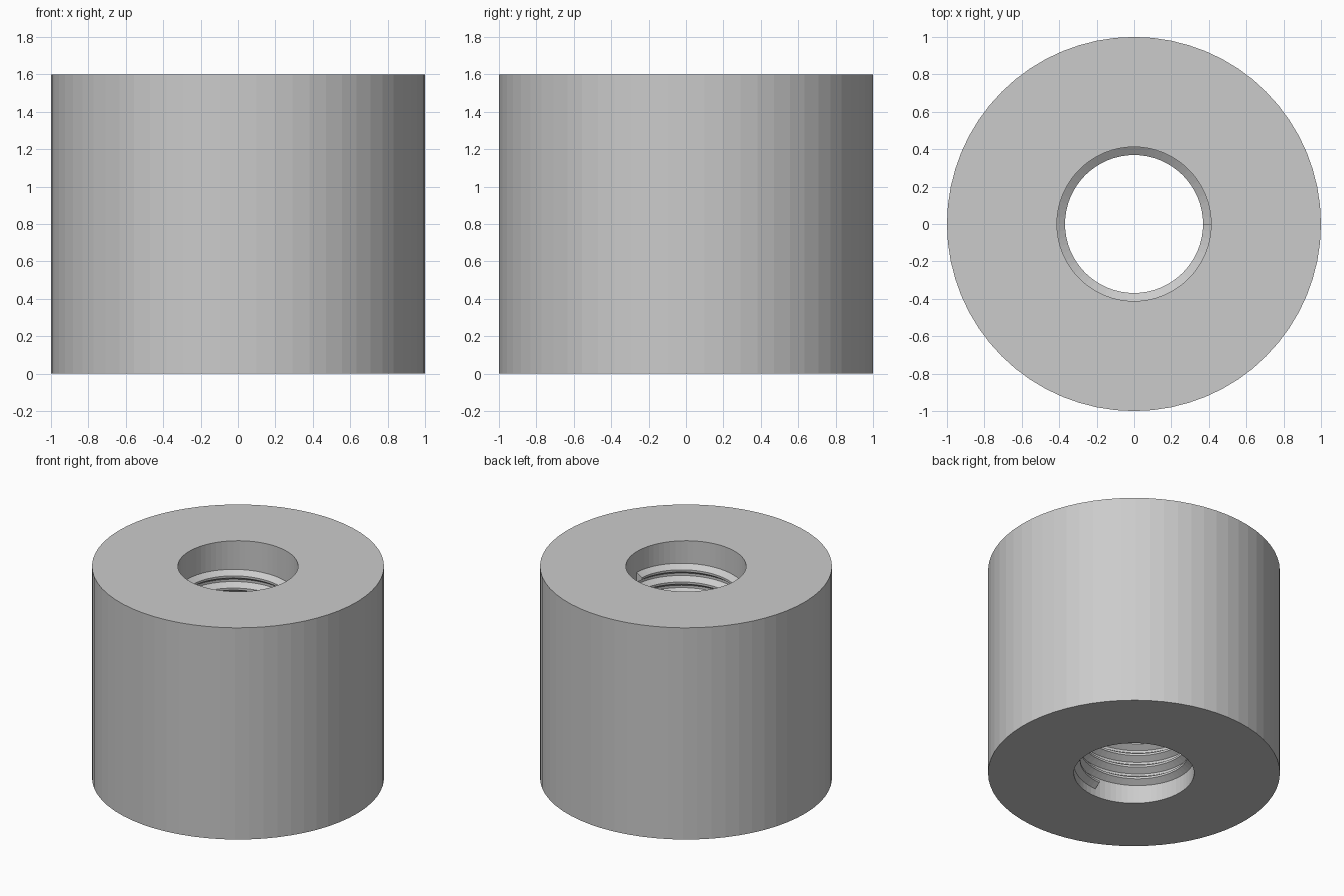
import bpy, bmesh
from math import sin, cos, tau, radians

if "Cube" in bpy.data.objects:
    bpy.data.objects.remove(bpy.data.objects["Cube"])

SIDES = 64
BORE, CREST = 0.412, 0.369
HEIGHT = 1.6


def make_object(name, bm):
    bmesh.ops.recalc_face_normals(bm, faces=bm.faces)
    mesh = bpy.data.meshes.new(name)
    bm.to_mesh(mesh)
    bm.free()
    obj = bpy.data.objects.new(name, mesh)
    bpy.context.collection.objects.link(obj)
    return obj


def sweep(name, profile, steps, start, pitch=0.0, closed=False):
    """Turn a closed (radius, z) profile around z, rising by pitch per turn."""
    bm = bmesh.new()
    rings = []
    for i in range(steps if closed else steps + 1):
        a = start + tau * i / SIDES
        rise = pitch * i / SIDES
        rings.append([bm.verts.new((r * cos(a), r * sin(a), z + rise))
                      for r, z in profile])
    n = len(profile)
    pairs = list(zip(rings, rings[1:]))
    if closed:
        pairs.append((rings[-1], rings[0]))
    for p, q in pairs:
        for k in range(n):
            m = (k + 1) % n
            bm.faces.new((p[k], p[m], q[m], q[k]))
    if not closed:
        bm.faces.new(rings[0])
        bm.faces.new(rings[-1])
    return make_object(name, bm)


# Round body with a plain through bore
sweep("nut_body", [(BORE, 0), (1, 0), (1, HEIGHT), (BORE, HEIGHT)],
      SIDES, 0, closed=True)

# Right-handed helical ridge, slightly embedded in the bore wall
PITCH = 0.092
z0 = 0.095
ridge = [(BORE + 0.006, z0 - 0.037), (BORE, z0 - 0.037),
         (CREST, z0 - 0.008), (CREST, z0 + 0.008),
         (BORE, z0 + 0.037), (BORE + 0.006, z0 + 0.037)]
sweep("internal_thread", ridge, int(14.25 * SIDES), radians(270), PITCH)
